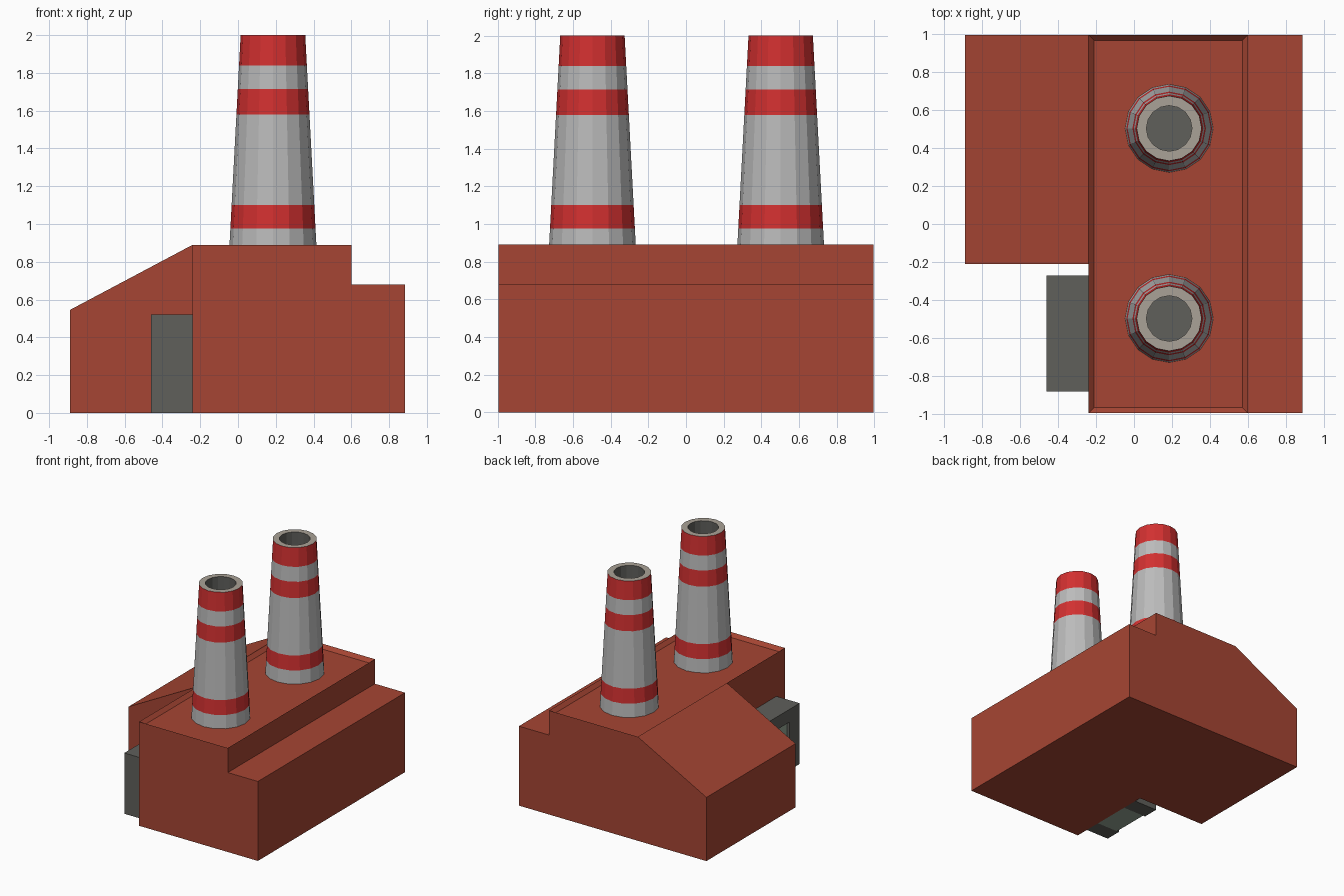
import bpy, bmesh, math

if "Cube" in bpy.data.objects:
    bpy.data.objects.remove(bpy.data.objects["Cube"])


def material(name, rgb):
    m = bpy.data.materials.new(name)
    m.diffuse_color = (*rgb, 1)
    m.use_nodes = True
    m.node_tree.nodes["Principled BSDF"].inputs["Base Color"].default_value = m.diffuse_color
    return m


BRICK = material("brick", (0.38, 0.06, 0.033))
DARK = material("dark_grey", (0.115, 0.115, 0.105))
DOOR = material("door_green", (0.30, 0.38, 0.30))
CONCRETE = material("concrete", (0.5, 0.5, 0.5))
RED = material("red", (0.65, 0.03, 0.03))
RIM = material("rim", (0.40, 0.36, 0.31))


def finish(name, bm, mats):
    bmesh.ops.recalc_face_normals(bm, faces=bm.faces)
    mesh = bpy.data.meshes.new(name)
    bm.to_mesh(mesh)
    bm.free()
    for m in mats:
        mesh.materials.append(m)
    ob = bpy.data.objects.new(name, mesh)
    bpy.context.collection.objects.link(ob)
    return ob


def prism(points, start, end, axis):
    """Extrude a closed profile along x (profile in y,z) or y (profile in x,z)."""
    bm = bmesh.new()
    place = (lambda a, z: (start, a, z)) if axis == "x" else (lambda a, z: (a, start, z))
    face = bm.faces.new([bm.verts.new(place(a, z)) for a, z in points])
    ext = bmesh.ops.extrude_face_region(bm, geom=[face])
    verts = [g for g in ext["geom"] if isinstance(g, bmesh.types.BMVert)]
    d = end - start
    bmesh.ops.translate(bm, verts=verts, vec=(d, 0, 0) if axis == "x" else (0, d, 0))
    bmesh.ops.recalc_face_normals(bm, faces=bm.faces)
    return bm


# Main hall with a lower ledge and a sunken roof behind a parapet
hall = prism([(-0.24, 0), (0.885, 0), (0.885, 0.68), (0.6, 0.68),
              (0.6, 0.89), (-0.24, 0.89)], -0.995, 0.995, "y")
roof = max(hall.faces, key=lambda f: f.calc_center_median().z)
bmesh.ops.inset_individual(hall, faces=[roof], thickness=0.042)
bmesh.ops.translate(hall, verts=roof.verts, vec=(0, 0, -0.03))
finish("main_hall", hall, [BRICK])

# Side wing with a sloped roof
finish("side_wing", prism([(-0.89, 0), (-0.24, 0), (-0.24, 0.89), (-0.89, 0.545)],
                          -0.21, 0.995, "y"), [BRICK])

# Loading dock: surround and recessed door
finish("dock_frame", prism([(-0.88, 0), (-0.74, 0), (-0.74, 0.41), (-0.41, 0.41),
                            (-0.41, 0), (-0.27, 0), (-0.27, 0.52), (-0.88, 0.52)],
                           -0.46, -0.24, "x"), [DARK])
finish("dock_door", prism([(-0.74, 0), (-0.41, 0), (-0.41, 0.41), (-0.74, 0.41)],
                          -0.44, -0.24, "x"), [DOOR])


def chimney(name, cx, cy, sides=16):
    def radius(z):
        return 0.23 + (z - 0.89) * (0.171 - 0.23) / 1.11

    # Outer wall bands from the bottom up, then the rim and the flue
    levels = [0.86, 0.975, 1.10, 1.58, 1.715, 1.84, 2.0]
    profile = [(radius(z), z) for z in levels] + [(0.12, 2.0), (0.12, 1.8)]
    slots = [0, 1, 0, 1, 0, 1, 2, 3]
    bm = bmesh.new()
    rings = [[bm.verts.new((cx + r * math.cos(2 * math.pi * i / sides),
                            cy + r * math.sin(2 * math.pi * i / sides), z))
              for i in range(sides)] for r, z in profile]
    for lower, upper, slot in zip(rings, rings[1:], slots):
        for i in range(sides):
            j = (i + 1) % sides
            bm.faces.new((lower[i], lower[j], upper[j], upper[i])).material_index = slot
    bm.faces.new(rings[0][::-1])
    bm.faces.new(rings[-1]).material_index = 3
    finish(name, bm, [CONCRETE, RED, RIM, DARK])


# Two striped chimneys
chimney("front_chimney", 0.185, -0.497)
chimney("back_chimney", 0.185, 0.503)
